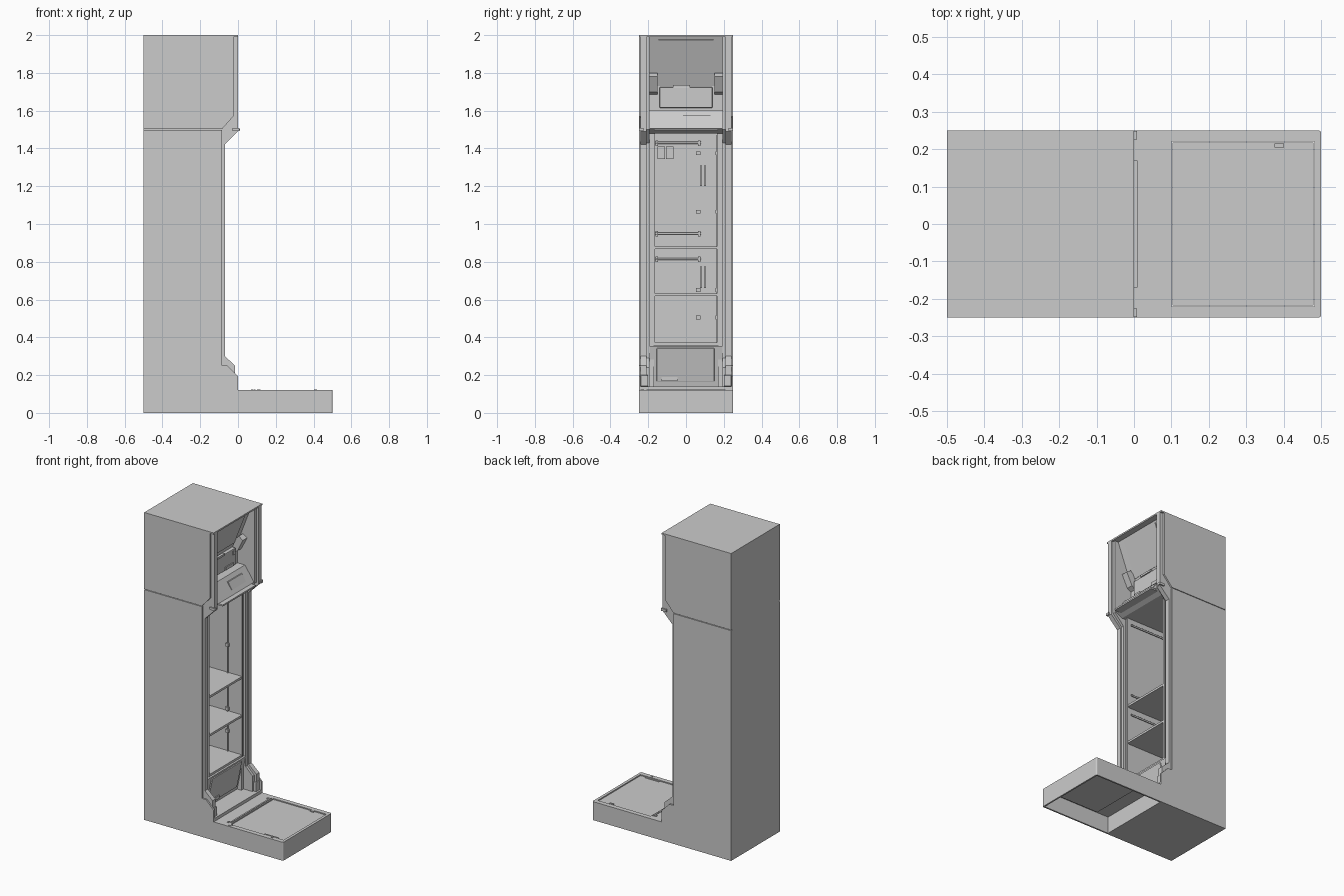
import bpy, bmesh
from mathutils import Vector

if "Cube" in bpy.data.objects:
    bpy.data.objects.remove(bpy.data.objects["Cube"])


def finish(name, bm, mirror=False, bevel=0.0):
    bmesh.ops.recalc_face_normals(bm, faces=bm.faces)
    me = bpy.data.meshes.new(name)
    bm.to_mesh(me)
    bm.free()
    ob = bpy.data.objects.new(name, me)
    bpy.context.collection.objects.link(ob)
    if bevel:
        m = ob.modifiers.new("bevel", 'BEVEL')
        m.width, m.segments = bevel, 2
    if mirror:
        m = ob.modifiers.new("mirror", 'MIRROR')
        m.use_axis = (False, True, False)
    return ob


def prism(name, profile, y0, y1, mirror=False, bevel=0.0):
    """Extrude an x-z outline from y0 to y1."""
    bm = bmesh.new()
    f = bm.faces.new([bm.verts.new((x, y0, z)) for x, z in profile])
    r = bmesh.ops.extrude_face_region(bm, geom=[f])
    vs = [v for v in r['geom'] if isinstance(v, bmesh.types.BMVert)]
    bmesh.ops.translate(bm, verts=vs, vec=(0, y1 - y0, 0))
    return finish(name, bm, mirror, bevel)


def box(name, x0, x1, y0, y1, z0, z1, mirror=False, bevel=0.0):
    return prism(name, [(x0, z0), (x1, z0), (x1, z1), (x0, z1)], y0, y1, mirror, bevel)


def rod(name, a, b, r):
    a, b = Vector(a), Vector(b)
    bm = bmesh.new()
    bmesh.ops.create_cone(bm, cap_ends=True, segments=12, radius1=r, radius2=r, depth=(b - a).length)
    bm.transform(Vector((0, 0, 1)).rotation_difference(b - a).to_matrix().to_4x4())
    bmesh.ops.translate(bm, verts=bm.verts, vec=(a + b) / 2)
    ob = finish(name, bm)
    for p in ob.data.polygons:
        p.use_smooth = len(p.vertices) == 4
    return ob


# Outer skins, split by the seam at z = 1.5
prism("lower_side_skin", [(-.5, 0), (0, 0), (0, .195), (-.055, .25), (-.085, .25),
                          (-.085, 1.498), (-.5, 1.498)], .24, .25, True)
prism("upper_side_skin", [(-.5, 1.502), (-.085, 1.502), (-.025, 1.57), (-.025, 1.99),
                          (-.5, 1.99)], .24, .25, True)

# Carcass
box("back_wall", -.5, -.45, -.24, .24, 0, 1.99)
box("roof", -.5, 0, -.25, .25, 1.99, 2)
box("plinth", -.45, 0, -.24, .24, 0, .14)
prism("side_frame", [(-.45, .14), (-.015, .14), (-.015, .25), (-.07, .3), (-.07, 1.42),
                     (0, 1.49), (0, 1.99), (-.45, 1.99)], .21, .24, True)
prism("inner_side_frame", [(-.45, .14), (-.03, .14), (-.03, .24), (-.08, .29), (-.08, 1.43),
                           (-.015, 1.5), (-.015, 1.99), (-.45, 1.99)], .193, .21, True)
box("inner_liner", -.45, -.095, .17, .193, .14, 1.48, True)
box("foot_guard", -.05, -.01, .2, .24, .14, .2, True, .004)
box("hinge_block", -.03, .008, .225, .248, 1.492, 1.508, True)
box("opening_bead", -.095, -.088, .165, .175, .36, 1.48, True)

# Shelves and the compartment fittings
for i, z in enumerate((.365, .625, .875)):
    box(f"shelf_{i}", -.45, -.09, -.17, .17, z - .007, z + .007)
for i, z in enumerate((1.43, .95, .815)):
    rod(f"back_rail_{i}", (-.44, -.165, z), (-.44, .08, z), .006)
    rod(f"side_rail_{i}", (-.43, -.155, z), (-.11, -.155, z), .006)
    for j, y in enumerate((-.155, .07)):
        box(f"rail_bracket_{i}_{j}", -.45, -.43, y - .007, y + .007, z - .016, z + .012)
for i, z in enumerate((1.375, 1.065, .65, .505)):
    box(f"sensor_{i}", -.45, -.435, .052, .078, z - .01, z + .01)
    box(f"post_clip_{i}", -.2, -.18, .155, .17, z - .01, z + .01)
rod("shelf_post", (-.19, .165, .37), (-.19, .165, 1.47), .004)
for i, (z0, z1) in enumerate(((1.2, 1.31), (.66, .775))):
    for j, y in enumerate((.08, .1)):
        box(f"vertical_slot_{i}_{j}", -.45, -.442, y - .006, y + .006, z0, z1)
box("switch_plate", -.45, -.444, .11, .135, 1.21, 1.29)
for i, y in enumerate((-.13, -.086)):
    box(f"vent_{i}", -.45, -.44, y - .02, y + .02, 1.345, 1.41)

# Lower hatch, leaning so that it faces slightly down
prism("hatch_panel", [(-.45, .14), (-.125, .14), (-.08, .355), (-.45, .355)], -.193, .193)
prism("hatch_door", [(-.13, .165), (-.111, .165), (-.074, .343), (-.095, .343)], -.155, .15, bevel=.004)
box("hatch_latch", -.115, -.1, -.13, -.045, .17, .19)

# Upper console: ledge, control face and leaning screen
prism("console_body", [(-.45, 1.48), (-.07, 1.48), (-.02, 1.505), (-.085, 1.6), (-.14, 1.6),
                       (-.14, 1.73), (-.04, 1.99), (-.45, 1.99)], -.193, .193)
box("console_lip", -.05, .01, -.17, .17, 1.494, 1.504)
box("control_panel", -.14, -.115, -.14, .14, 1.615, 1.725, bevel=.004)
prism("screen", [(-.138, 1.755), (-.128, 1.75), (-.04, 1.975), (-.05, 1.98)], -.145, .145)
prism("small_display", [(-.058, 1.53), (-.033, 1.53), (-.06, 1.575), (-.075, 1.575)], -.015, .13)
for i, (y0, y1, z0, z1) in enumerate(((.03, .11, 1.62, 1.64), (-.125, -.08, 1.62, 1.63),
                                      (.11, .13, 1.69, 1.715), (-.07, .02, 1.722, 1.735))):
    box(f"control_{i}", -.125, -.108, y0, y1, z0, z1)
prism("screen_bracket", [(-.15, 1.68), (-.11, 1.7), (-.07, 1.78), (-.1, 1.8), (-.15, 1.75)], .15, .193, True)

# Hollow platform: rounded front wall, open below, with a sunken pad
box("platform_side", 0, .49, .24, .25, 0, .12, True)
front = box("platform_front", .49, .5, -.25, .25, 0, .12)
box("platform_near_strip", 0, .1, -.24, .24, .11, .12)
box("platform_far_strip", .482, .49, -.24, .24, .11, .12)
box("platform_edge_strip", .1, .482, .22, .24, .11, .12, True)
box("platform_pad", .103, .479, -.217, .217, .095, .115)
box("threshold_bar", .083, .093, -.2, .21, .118, .124)
box("threshold_bolt", .068, .08, .195, .21, .12, .124, True)
box("pad_clip_far", .375, .4, .204, .215, .113, .122)
box("pad_clip_near", .34, .44, -.214, -.206, .113, .119)
box("square_marker", .1, .12, -.24, -.222, .119, .123)
bm = bmesh.new()
bmesh.ops.create_cone(bm, cap_ends=True, segments=3, radius1=.008, radius2=.008, depth=.004)
bmesh.ops.translate(bm, verts=bm.verts, vec=(.41, -.23, .121))
finish("triangle_marker", bm)
# Round the upright corners of the platform front
bm = bmesh.new()
bm.from_mesh(front.data)
corners = [e for e in bm.edges if all(v.co.x > .499 for v in e.verts)
           and abs(e.verts[0].co.z - e.verts[1].co.z) > .1]
bmesh.ops.bevel(bm, geom=corners, offset=.008, segments=4, profile=.5, affect='EDGES')
bm.to_mesh(front.data)
bm.free()
